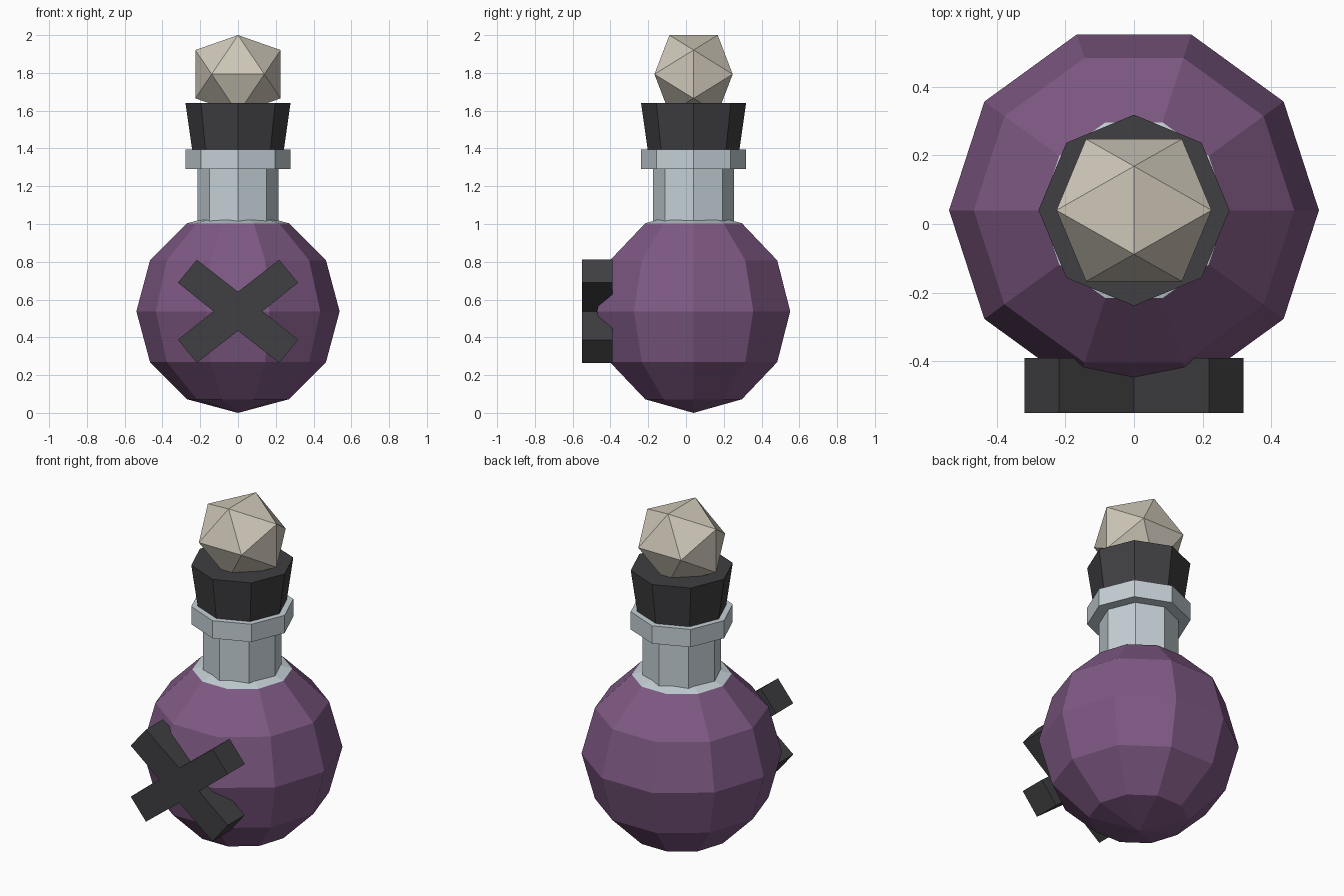
import bpy, bmesh
from math import sin, cos, pi, radians

if "Cube" in bpy.data.objects:
    bpy.data.objects.remove(bpy.data.objects["Cube"])

CY = 0.04  # bottle axis sits slightly behind the origin


def material(name, rgb):
    m = bpy.data.materials.new(name)
    m.diffuse_color = (*rgb, 1)
    m.use_nodes = True
    m.node_tree.nodes["Principled BSDF"].inputs["Base Color"].default_value = m.diffuse_color
    return m


purple = material("purple_liquid", (0.21, 0.10, 0.23))
glass = material("pale_glass", (0.55, 0.63, 0.67))
dark = material("dark_grey", (0.05, 0.05, 0.054))
bone = material("bone", (0.62, 0.57, 0.48))


def finish(name, bm, *mats):
    bmesh.ops.recalc_face_normals(bm, faces=bm.faces)
    me = bpy.data.meshes.new(name)
    bm.to_mesh(me)
    bm.free()
    for m in mats:
        me.materials.append(m)
    ob = bpy.data.objects.new(name, me)
    bpy.context.collection.objects.link(ob)
    return ob


def lathe(profile, sides):
    """Revolve (radius, z) points around the bottle axis; radius 0 is a pole."""
    bm = bmesh.new()
    rings = []
    for r, z in profile:
        n = sides if r > 1e-6 else 1
        rings.append([bm.verts.new((r * cos(2 * pi * i / sides),
                                    CY + r * sin(2 * pi * i / sides), z)) for i in range(n)])
    for a, b in zip(rings, rings[1:]):
        for i in range(sides):
            j = (i + 1) % sides
            quad = [a[i % len(a)], a[j % len(a)], b[j % len(b)], b[i % len(b)]]
            bm.faces.new(list(dict.fromkeys(quad)))
    return bm


# Round flask: ten-sided sphere whose top cap is clear glass
R = 0.538
arc = [(0, 0)] + [(R * cos(radians(t)), R + R * sin(radians(t))) for t in range(-60, 61, 30)] + [(0, 2 * R)]
bm = lathe(arc, 10)
for f in bm.faces:
    f.material_index = int(f.calc_center_median().z > 1.0)
finish("flask_body", bm, purple, glass)

# Neck with flared lip
finish("flask_neck", lathe([(0.215, 0.99), (0.215, 1.29), (0.278, 1.29),
                            (0.278, 1.395), (0.2, 1.395)], 8), glass)

# Tapered stopper
finish("stopper", lathe([(0, 1.395), (0.243, 1.395), (0.278, 1.64), (0, 1.64)], 8), dark)

# Faceted knob: icosahedron from three golden rectangles, edge uppermost
a, p = 0.128, 0.207
bm = bmesh.new()
for s in (-1, 1):
    for t in (-1, 1):
        for x, y, z in ((0, s * a, t * p), (s * a, t * p, 0), (t * p, 0, s * a)):
            bm.verts.new((x * 1.09, y + CY, z + 1.793))
bmesh.ops.convex_hull(bm, input=bm.verts)
finish("knob", bm, bone)

# Cross emblem on the front: one quadrant mirrored round, then extruded
q = [(0.13, 0), (0.318, 0.151), (0.218, 0.273), (0, 0.103)]
outline = (q + [(-x, z) for x, z in q[2::-1]]
           + [(-x, -z) for x, z in q[1:]] + [(x, -z) for x, z in q[2:0:-1]])
bm = bmesh.new()
face = bm.faces.new([bm.verts.new((x, -0.55, z + 0.538)) for x, z in outline])
ext = bmesh.ops.extrude_face_region(bm, geom=[face], use_keep_orig=True)
bmesh.ops.translate(bm, vec=(0, 0.16, 0),
                    verts=[v for v in ext["geom"] if isinstance(v, bmesh.types.BMVert)])
finish("cross_emblem", bm, dark)
